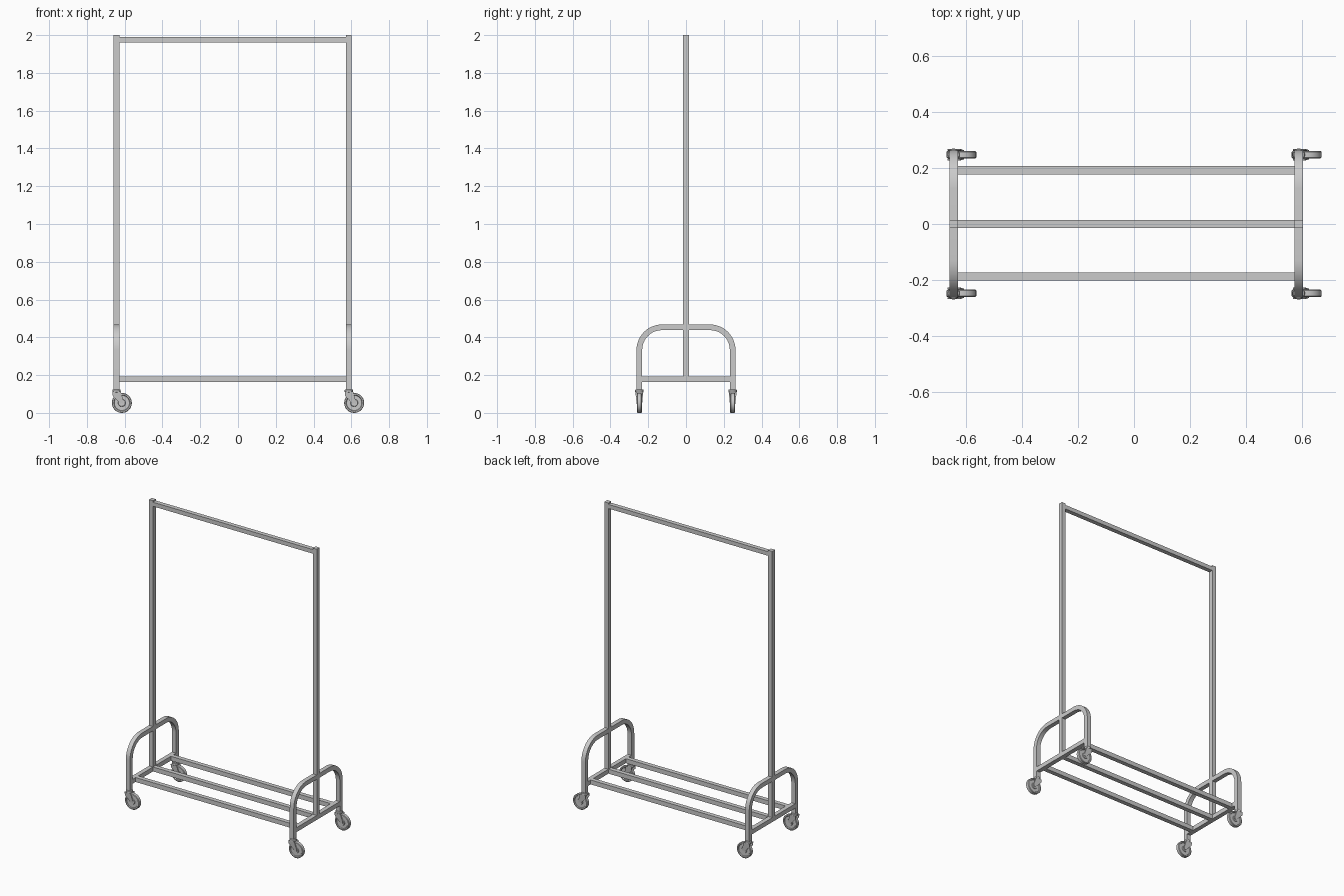
import bpy, bmesh, math
from mathutils import Vector

cube = bpy.data.objects.get("Cube")
if cube:
    bpy.data.objects.remove(cube, do_unlink=True)

steel = bpy.data.materials.new("steel grey")
steel.use_nodes = True
GREY = (0.6, 0.6, 0.6, 1)
steel.diffuse_color = GREY
steel.node_tree.nodes["Principled BSDF"].inputs["Base Color"].default_value = GREY

T = 0.03                      # tube thickness
ENDS = {"right": -0.643, "left": 0.587}
MID = sum(ENDS.values()) / 2
SPAN = ENDS["left"] - ENDS["right"] - T
HOOP_Y = 0.247
RAIL_Z = 0.178


def finish(name, bm, loc=(0, 0, 0), smooth=False):
    bmesh.ops.recalc_face_normals(bm, faces=bm.faces)
    mesh = bpy.data.meshes.new(name)
    bm.to_mesh(mesh)
    bm.free()
    mesh.materials.append(steel)
    ob = bpy.data.objects.new(name, mesh)
    ob.location = loc
    bpy.context.collection.objects.link(ob)
    if smooth:
        bpy.ops.object.select_all(action='DESELECT')
        ob.select_set(True)
        bpy.context.view_layer.objects.active = ob
        bpy.ops.object.shade_smooth_by_angle(angle=math.radians(35))
    return ob


def box(name, size, loc):
    bm = bmesh.new()
    bmesh.ops.create_cube(bm, size=1)
    bmesh.ops.scale(bm, vec=size, verts=bm.verts)
    return finish(name, bm, loc)


def loft(bm, rings):
    """Skin a list of closed rings and cap both ends."""
    rings = [[bm.verts.new(p) for p in ring] for ring in rings]
    n = len(rings[0])
    for a, b in zip(rings, rings[1:]):
        for i in range(n):
            bm.faces.new((a[i], a[(i + 1) % n], b[(i + 1) % n], b[i]))
    bm.faces.new(rings[0])
    bm.faces.new(rings[-1])


def circle(r, axis, h, n=32):
    pts = []
    for i in range(n):
        a = math.tau * i / n
        c, s = r * math.cos(a), r * math.sin(a)
        pts.append((c, h, s) if axis == "y" else (c, s, h))
    return pts


def lathe(name, profile, axis, loc):
    bm = bmesh.new()
    loft(bm, [circle(r, axis, h) for r, h in profile])
    return finish(name, bm, loc, smooth=True)


def hoop(name, x):
    """Square tube bent into an arch in the yz plane."""
    top, bottom, radius, steps, h = 0.453, 0.115, 0.12, 12, T / 2
    path = [(-HOOP_Y, bottom, 0)]          # y, z, angle of the outward normal
    for side, start in ((-1, math.pi), (1, math.pi / 2)):
        for i in range(steps + 1):
            a = start - math.pi / 2 * i / steps
            path.append((side * (HOOP_Y - radius) + radius * math.cos(a),
                         top - radius + radius * math.sin(a), a))
    path[0] = (-HOOP_Y, bottom, math.pi)
    path.append((HOOP_Y, bottom, 0))
    rings = []
    for y, z, a in path:
        out = Vector((0, math.cos(a), math.sin(a))) * h
        c = Vector((0, y, z))
        side = Vector((h, 0, 0))
        rings.append([c + out + side, c + out - side, c - out - side, c - out + side])
    bm = bmesh.new()
    loft(bm, rings)
    finish(name, bm, (x, 0, 0), smooth=True)


def fork_arm(name, side, loc):
    """Tapered plate from the swivel down to the axle."""
    outline = [(-0.021, 0.112), (0.023, 0.112), (0.037, 0.062), (0.037, 0.048),
               (0.022, 0.046), (-0.02, 0.09)]
    rings = []
    for inset in (0, 0.005):
        rings.append([(x, side * (0.0145 + 0.0065 * (z - 0.046) / 0.066 - inset), z)
                      for x, z in outline])
    bm = bmesh.new()
    loft(bm, rings)
    finish(name, bm, loc)


def caster(name, x, y):
    half = [(0.018, 0.012), (0.02, 0.008), (0.04, 0.008), (0.043, 0.013),
            (0.05, 0.013), (0.053, 0.010)]
    profile = [(r, -w) for r, w in half] + [(r, w) for r, w in reversed(half)]
    lathe(name + "_wheel", profile, "y", (x + 0.028, y, 0.053))
    lathe(name + "_axle", [(0.006, -0.015), (0.006, 0.015)], "y", (x + 0.028, y, 0.054))
    lathe(name + "_swivel", [(0.019, 0.107), (0.022, 0.11), (0.022, 0.122), (0.019, 0.125)],
          "z", (x, y, 0))
    for side, tag in ((-1, "front"), (1, "back")):
        fork_arm(f"{name}_fork_{tag}", side, (x, y, 0))


# End frames: post, hoop, cross bar and two casters each
for tag, x in ENDS.items():
    box(tag + "_post", (T, T, 2 - RAIL_Z), (x, 0, (2 + RAIL_Z) / 2))
    hoop(tag + "_hoop", x)
    box(tag + "_cross_bar", (T, 2 * HOOP_Y - T, T), (x, 0, RAIL_Z))
    for side, end in ((-1, "front"), (1, "back")):
        caster(f"{end}_{tag}_caster", x, side * HOOP_Y)

# Long rails: shelf rails and the hanging rail
for tag, y in (("front", -0.187), ("middle", 0), ("back", 0.191)):
    box(tag + "_shelf_rail", (SPAN, T, T), (MID, y, RAIL_Z))
box("hanging_rail", (SPAN, T, 0.028), (MID, 0, 1.976))
